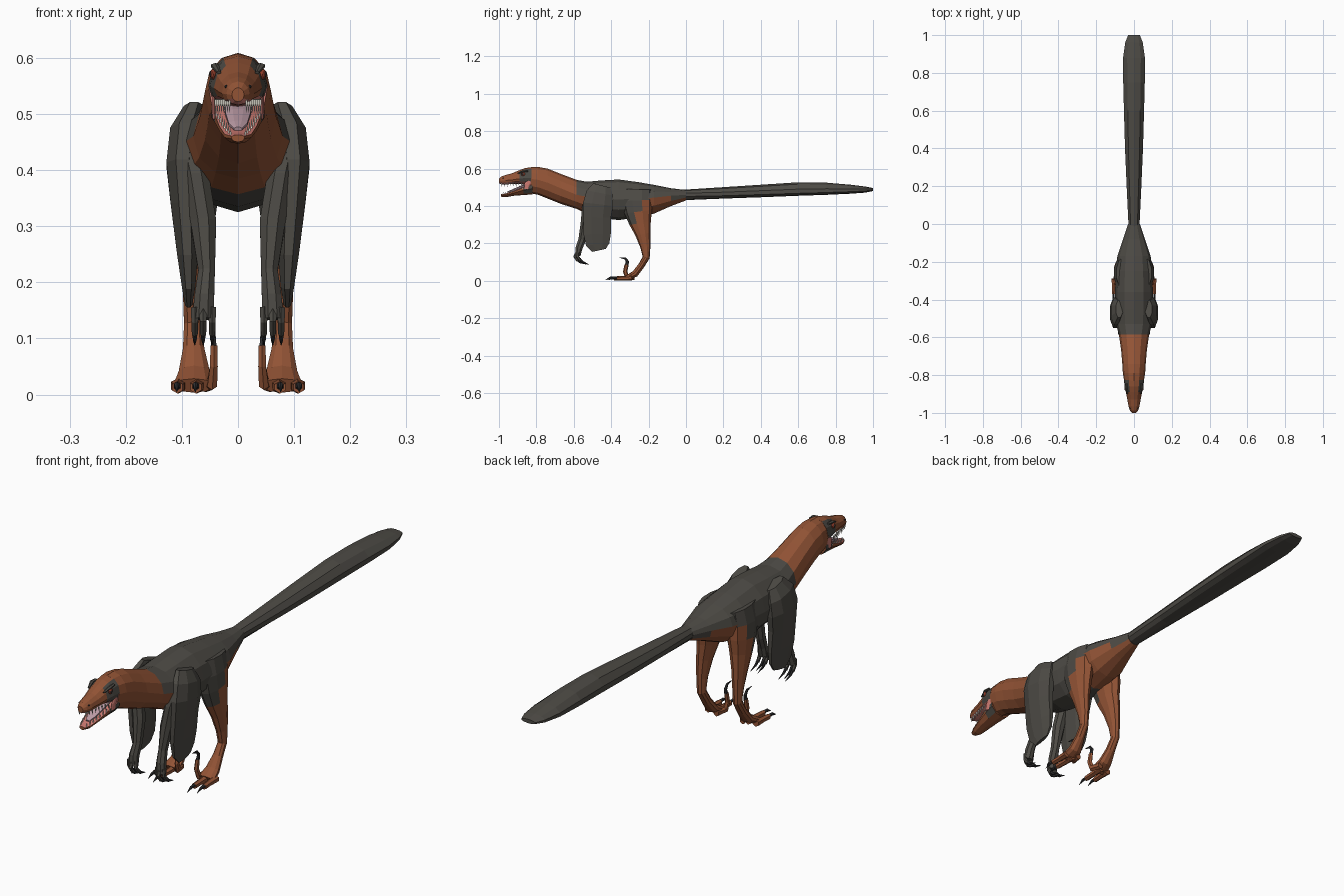
import bpy, bmesh, math
from mathutils import Vector


def material(name, rgb):
    m = bpy.data.materials.new(name)
    m.diffuse_color = (*rgb, 1)
    return m


GREY = material("feather grey", (0.075, 0.07, 0.06))
RUST = material("rust skin", (0.29, 0.088, 0.036))
CLAW = material("claw black", (0.03, 0.03, 0.032))
PINK = material("mouth pink", (0.62, 0.2, 0.17))
TONGUE = material("tongue mauve", (0.5, 0.33, 0.38))
TOOTH = material("tooth ivory", (0.8, 0.77, 0.68))
EYE = material("eye red", (0.3, 0.05, 0.025))


def bridge(bm, rings):
    """Skin consecutive rings of points and cap both ends."""
    vs = [[bm.verts.new(p) for p in r] for r in rings]
    n = len(vs[0])
    for a, b in zip(vs, vs[1:]):
        for i in range(n):
            j = (i + 1) % n
            bm.faces.new((a[i], a[j], b[j], b[i]))
    bm.faces.new(vs[0])
    bm.faces.new(vs[-1][::-1])


def trunk(bm, stations, n=12):
    """Rings across y; each station is y, top, widest height, bottom, half width."""
    rings = []
    for y, top, mid, bot, w in stations:
        ring = []
        for i in range(n):
            a = 2 * math.pi * i / n
            c = math.cos(a)
            ring.append((w * math.sin(a), y, mid + c * ((top - mid) if c > 0 else (mid - bot))))
        rings.append(ring)
    bridge(bm, rings)


def sweep(bm, pts, n=8):
    """Tube through x, y, z, side radius, depth radius."""
    rings = []
    for k, (x, y, z, rx, rn) in enumerate(pts):
        t = Vector(pts[min(k + 1, len(pts) - 1)][:3]) - Vector(pts[max(k - 1, 0)][:3])
        up = t.cross(Vector((1, 0, 0))).normalized()
        ring = []
        for i in range(n):
            a = 2 * math.pi * (i + 0.5) / n
            ring.append(Vector((x + rx * math.cos(a), y, z)) + up * rn * math.sin(a))
        rings.append(ring)
    bridge(bm, rings)


def finish(bm, name, mats, rule=None, mirror=False):
    bmesh.ops.recalc_face_normals(bm, faces=bm.faces)
    me = bpy.data.meshes.new(name)
    bm.to_mesh(me)
    bm.free()
    for m in mats:
        me.materials.append(m)
    if rule:
        for p in me.polygons:
            p.material_index = rule(p.center, p.normal)
    ob = bpy.data.objects.new(name, me)
    bpy.context.collection.objects.link(ob)
    if mirror:
        mod = ob.modifiers.new("mirror", 'MIRROR')
        mod.use_mirror_merge = False
    return ob


# Neck and torso
def torso_rule(c, n):
    if n.y < -0.9 and c.y < -0.8:
        return 2
    if c.y < -0.585 or (c.y < -0.53 and 0.375 < c.z < 0.46):
        return 1
    return 1 if c.y > -0.25 and c.z < 0.44 else 0


bm = bmesh.new()
trunk(bm, [(-0.83, .608, .545, .468, .052), (-0.79, .609, .54, .46, .059),
           (-0.74, .60, .525, .44, .062), (-0.67, .572, .495, .412, .068),
           (-0.585, .54, .46, .385, .08), (-0.53, .53, .45, .357, .095),
           (-0.45, .537, .44, .335, .1), (-0.36, .542, .435, .325, .1),
           (-0.25, .527, .44, .34, .097), (-0.17, .513, .445, .36, .088),
           (-0.08, .495, .455, .40, .058), (0.0, .486, .46, .43, .031)])
finish(bm, "torso_and_neck", [GREY, RUST, PINK], torso_rule)

# Feathered tail
bm = bmesh.new()
trunk(bm, [(-0.02, .487, .46, .431, .03), (0.2, .501, .462, .44, .041),
           (0.4, .514, .468, .447, .05), (0.6, .527, .474, .455, .056),
           (0.75, .525, .478, .46, .06), (0.88, .514, .482, .466, .061),
           (0.96, .504, .485, .472, .049), (1.0, .496, .488, .48, .033)], 10)
finish(bm, "tail", [GREY])


# Upper head, with grey eye mask and pink palate
def head_rule(c, n):
    if n.z < -0.6 and c.y < -0.85:
        return 2
    return 1 if c.y > -0.89 and c.z < 0.59 and abs(n.x) > 0.45 else 0


bm = bmesh.new()
trunk(bm, [(-0.825, .608, .55, .505, .053), (-0.86, .603, .55, .512, .05),
           (-0.89, .592, .546, .518, .043), (-0.93, .575, .54, .518, .035),
           (-0.965, .566, .537, .515, .029), (-0.988, .558, .535, .516, .021),
           (-1.0, .547, .534, .522, .011)])
finish(bm, "upper_head", [RUST, GREY, PINK], head_rule)

# Lower jaw
bm = bmesh.new()
trunk(bm, [(-0.82, .525, .508, .462, .05), (-0.87, .502, .496, .459, .043),
           (-0.92, .481, .477, .455, .035), (-0.965, .467, .463, .447, .025),
           (-0.99, .463, .459, .45, .012)], 10)
finish(bm, "lower_jaw", [RUST, PINK, GREY],
       lambda c, n: 1 if n.z > 0.5 else (2 if c.y > -0.87 and abs(n.x) > 0.6 else 0))

# Tongue
bm = bmesh.new()
sweep(bm, [(0, -.83, .518, .028, .008), (0, -.88, .502, .025, .008),
           (0, -.93, .482, .018, .007), (0, -.955, .473, .008, .004)])
finish(bm, "tongue", [TONGUE])

# Cheek skin at the mouth corners
bm = bmesh.new()
sweep(bm, [(.043, -.835, .535, .004, .014), (.043, -.85, .513, .004, .016),
           (.042, -.852, .49, .004, .012)], 6)
finish(bm, "mouth_corners", [PINK], mirror=True)

# Teeth in both jaws
bm = bmesh.new()
for k in range(8):
    t = k / 7
    y = -0.88 - 0.108 * t
    xu, xl = .040 - .025 * t, .039 - .026 * t
    sweep(bm, [(xu, y, .526, .003, .004), (xu, y + .004, .503, .0005, .0005)], 4)
    zl = .496 - .035 * t
    sweep(bm, [(xl, y + .008, zl - .004, .0025, .0035), (xl, y + .011, zl + .015, .0005, .0005)], 4)
finish(bm, "teeth", [TOOTH], mirror=True)


# Eyes, pupils and nostrils
def bead(name, pos, size, mat):
    bm = bmesh.new()
    bmesh.ops.create_icosphere(bm, subdivisions=2, radius=1)
    for v in bm.verts:
        v.co = Vector(pos) + Vector([a * b for a, b in zip(v.co, size)])
    finish(bm, name, [mat], mirror=True)


bead("eye", (.044, -.871, .571), (.006, .011, .01), EYE)
bead("pupil", (.0485, -.873, .571), (.003, .006, .006), CLAW)
bead("nostril", (.021, -.975, .549), (.003, .006, .003), CLAW)

# Brow ridges
bm = bmesh.new()
sweep(bm, [(.04, -.845, .587, .006, .004), (.041, -.87, .586, .008, .005),
           (.034, -.9, .574, .004, .003)], 6)
finish(bm, "brow", [GREY], mirror=True)

# Wing feathers hanging from the upper arm
bm = bmesh.new()
sweep(bm, [(.078, -.45, .51, .02, .05), (.093, -.46, .47, .03, .078),
           (.099, -.47, .41, .031, .087), (.095, -.475, .34, .027, .08),
           (.09, -.475, .25, .02, .079), (.088, -.472, .195, .013, .068),
           (.088, -.465, .163, .007, .04)])
finish(bm, "wing", [GREY], mirror=True)

# Forearm and hand
bm = bmesh.new()
sweep(bm, [(.088, -.515, .44, .022, .03), (.075, -.53, .39, .025, .028),
           (.062, -.54, .31, .025, .025), (.056, -.555, .22, .016, .022),
           (.06, -.572, .175, .019, .02), (.062, -.578, .135, .021, .015)])
finish(bm, "forearm", [GREY], mirror=True)

# Fingers and their claws
fingers, claws = bmesh.new(), bmesh.new()
for x, d in ((.046, .006), (.062, -.006), (.077, .008)):
    sweep(fingers, [(x, -.578, .155, .008, .011), (x, -.588 + d, .13, .007, .009),
                    (x, -.573 + d, .108, .006, .008)], 6)
    sweep(claws, [(x, -.577 + d, .116, .005, .008), (x, -.56 + d, .1, .004, .006),
                  (x, -.527 + d, .088, .0006, .0008)], 6)
finish(fingers, "fingers", [GREY], mirror=True)

# Leg, grey over the front of the thigh
bm = bmesh.new()
sweep(bm, [(.062, -.26, .49, .032, .08), (.067, -.262, .43, .041, .082),
           (.07, -.255, .37, .039, .075), (.073, -.245, .31, .033, .058),
           (.078, -.23, .25, .026, .041), (.08, -.217, .18, .019, .027),
           (.08, -.213, .125, .017, .019), (.079, -.24, .08, .02, .017),
           (.078, -.272, .038, .029, .018), (.079, -.315, .016, .037, .014)], 10)
finish(bm, "leg", [RUST, GREY],
       lambda c, n: 1 if c.z > 0.3 and (c.y < -0.25 or c.z > 0.44) else 0, mirror=True)

# Walking toes, raised sickle toe, and claws
bm = bmesh.new()
for x, tip in ((.073, -.385), (.106, -.37)):
    sweep(bm, [(x, -.29, .016, .015, .014), (x, -.335, .014, .012, .012),
               (x + .002, tip, .013, .011, .011)], 6)
    sweep(claws, [(x + .002, tip + .006, .015, .007, .008), (x + .003, tip - .02, .016, .005, .007),
                  (x + .003, tip - .045, .005, .0006, .0008)], 6)
sweep(bm, [(.058, -.275, .018, .012, .014), (.046, -.315, .02, .01, .014),
           (.043, -.325, .05, .008, .012), (.043, -.318, .086, .007, .011)], 6)
sweep(claws, [(.043, -.318, .08, .006, .01), (.044, -.313, .103, .005, .009),
              (.044, -.325, .12, .004, .006), (.044, -.355, .124, .0006, .0008)], 6)
finish(bm, "toes", [RUST], mirror=True)
finish(claws, "claws", [CLAW], mirror=True)
